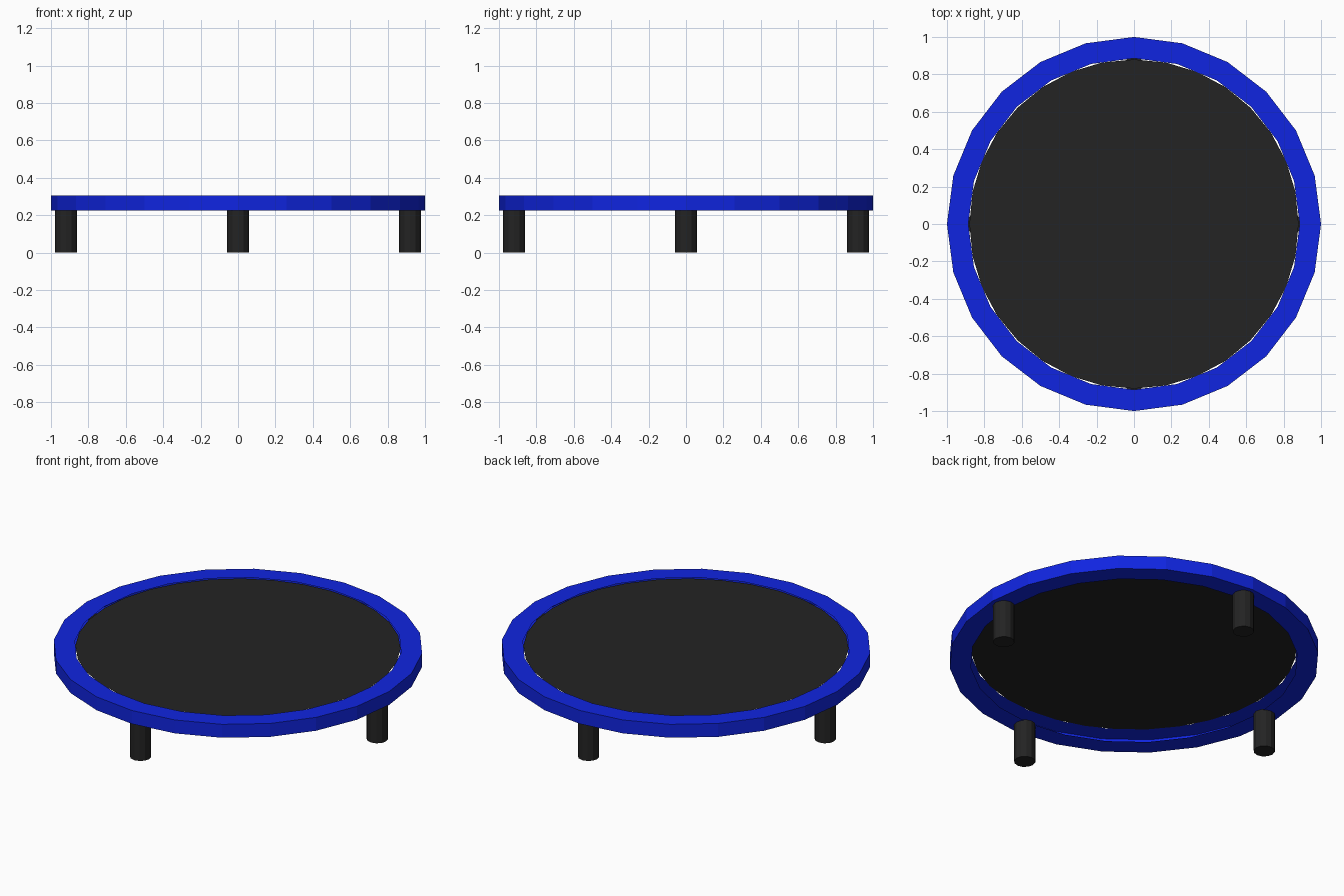
import bpy
import bmesh
from math import cos, sin, tau

cube = bpy.data.objects.get("Cube")
if cube:
    bpy.data.objects.remove(cube, do_unlink=True)


def make_material(name, color):
    mat = bpy.data.materials.new(name)
    mat.use_nodes = True
    mat.diffuse_color = color
    mat.node_tree.nodes["Principled BSDF"].inputs["Base Color"].default_value = color
    return mat


def add_object(name, bm, material, location=(0, 0, 0)):
    mesh = bpy.data.meshes.new(name)
    bm.to_mesh(mesh)
    bm.free()
    mesh.materials.append(material)
    obj = bpy.data.objects.new(name, mesh)
    obj.location = location
    bpy.context.collection.objects.link(obj)
    return obj


def lathe(profile, sides):
    """Spin an open (radius, height) profile around z with flat facets."""
    bm = bmesh.new()
    rings = [[bm.verts.new((r * cos(tau * i / sides), r * sin(tau * i / sides), z))
              for i in range(sides)] for r, z in profile]
    for low, high in zip(rings, rings[1:]):
        for i in range(sides):
            j = (i + 1) % sides
            bm.faces.new((low[i], low[j], high[j], high[i]))
    return bm


blue = make_material("Pad blue", (0.005, 0.018, 0.75, 1))
black = make_material("Rubber black", (0.017, 0.017, 0.017, 1))

RIM_BOTTOM, RIM_TOP = 0.225, 0.305
RIM_INNER, RIM_OUTER = 0.886, 1.0
LEG_RADIUS, LEG_HEIGHT, LEG_OFFSET = 0.058, 0.23, 0.92

# Padded rim: a channel that is open towards the centre
add_object("padded_rim", lathe([(RIM_INNER, RIM_BOTTOM), (RIM_OUTER, RIM_BOTTOM),
                                (RIM_OUTER, RIM_TOP), (RIM_INNER, RIM_TOP)], 24), blue)

# Jumping mat: a thin sheet just below the top of the rim
bm = bmesh.new()
bmesh.ops.create_circle(bm, cap_ends=True, segments=32, radius=0.88)
add_object("jumping_mat", bm, black, (0, 0, RIM_TOP - 0.004))

# Four round legs under the rim
for name, x, y in (("front_leg", 0, -1), ("back_leg", 0, 1),
                   ("left_leg", 1, 0), ("right_leg", -1, 0)):
    bm = bmesh.new()
    bmesh.ops.create_cone(bm, cap_ends=True, segments=12, radius1=LEG_RADIUS,
                          radius2=LEG_RADIUS, depth=LEG_HEIGHT)
    add_object(name, bm, black, (x * LEG_OFFSET, y * LEG_OFFSET, LEG_HEIGHT / 2))
